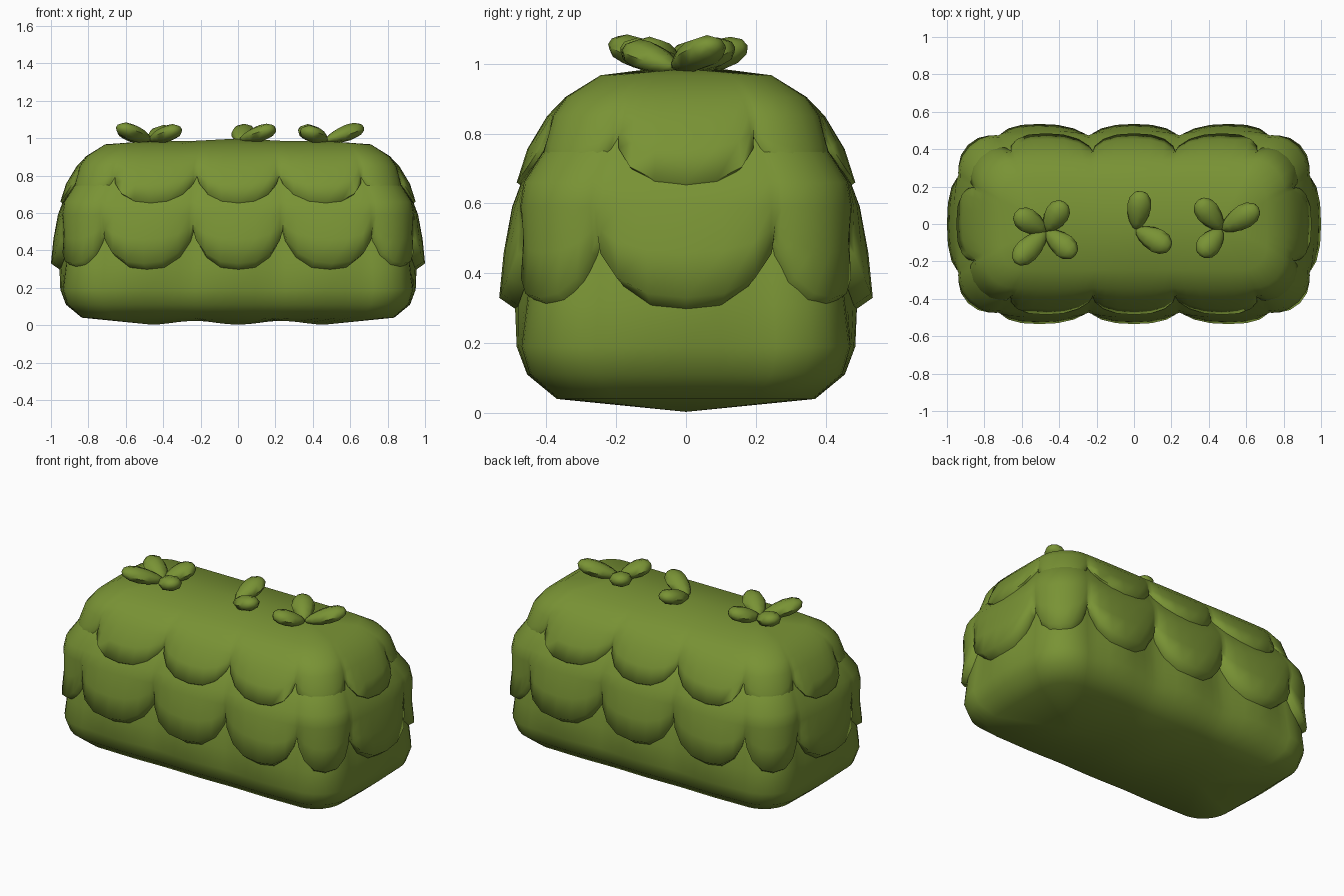
import bpy, bmesh, math
from mathutils import Vector, Matrix

if "Cube" in bpy.data.objects:
    bpy.data.objects.remove(bpy.data.objects["Cube"])

green = bpy.data.materials.new("leaf green")
green.diffuse_color = (0.19, 0.29, 0.035, 1)
green.use_nodes = True
green.node_tree.nodes["Principled BSDF"].inputs["Base Color"].default_value = green.diffuse_color

SEG = 8      # columns per leaf lobe
LONG = 0.465  # the plan is this much longer in x than in y


def lobe(t):
    """0 at the notches between lobes, 1 in the middle of a lobe"""
    return max(0.0, 1 - abs(2 * t - 1) ** 2.5) ** 0.7


def plan(side, t, h, rf):
    """Point on a rounded rectangle of half depth h; twelve lobes run counterclockwise from the front"""
    r = rf * h
    cx, cy = LONG + h - r, h - r
    half, k = divmod(side, 6)
    if k < 3:                                    # long face, three lobes
        x, y = -cx + 2 * cx * (k + t) / 3, -h
    elif k == 4:                                 # end, one lobe
        x, y = LONG + h, -cy + 2 * cy * t
    else:                                        # corner lobe
        a = math.radians((-90 if k == 3 else 0) + 90 * t)
        x = cx + r * math.cos(a)
        y = (-cy if k == 3 else cy) + r * math.sin(a)
    return (-x, -y) if half else (x, y)


def sample(profile, z):
    """Interpolate half depth and lobe bulge at height z"""
    for (z0, h0, b0), (z1, h1, b1) in zip(profile, profile[1:]):
        if z <= z1:
            f = max(0, (z - z0) / (z1 - z0))
            return h0 + f * (h1 - h0), b0 + f * (b1 - b0)
    return profile[-1][1:]


def finish(name, bm, angle):
    me = bpy.data.meshes.new(name)
    bm.to_mesh(me)
    bm.free()
    me.materials.append(green)
    ob = bpy.data.objects.new(name, me)
    bpy.context.collection.objects.link(ob)
    bpy.ops.object.select_all(action='DESELECT')
    ob.select_set(True)
    bpy.context.view_layer.objects.active = ob
    bpy.ops.object.shade_smooth_by_angle(angle=math.radians(angle))


def shell(name, profile, rf, edge=None, ridge=None):
    """Loft a lobed shell; edge = (lobe z, notch z) gives it a scalloped lower rim"""
    bm = bmesh.new()
    cols = []
    for side in range(12):
        corner = side % 6 in (3, 5)
        for j in range(SEG):
            t = (1 - math.cos(math.pi * j / SEG)) / 2
            s = lobe(t)
            swell = s if edge else math.sin(math.pi * t) ** 2
            if corner:
                swell *= 0.2                     # corner lobes stay tight to the body
            rows = []
            if edge:
                ze = edge[1] + (edge[0] - edge[1]) * s
                fixed = [p[0] for p in profile if p[0] > edge[1] + 0.01]
                h, b = sample(profile, ze)
                # underside of the rim tucks into the body
                rows.append((ze - 0.035 * s, h - b * (1 - swell) - 0.05))
                zs = [ze, (ze + fixed[0]) / 2] + fixed
            else:
                zs = [p[0] for p in profile]
            for z in zs:
                h, b = sample(profile, z)
                rows.append((z, max(0, h - b * (1 - swell))))
            col = []
            for z, h in rows:
                x, y = plan(side, t, h, rf)
                col.append(bm.verts.new((x, y, z + (ridge(x) if ridge and h == 0 else 0))))
            cols.append(col)
    for i, a in enumerate(cols):
        b = cols[(i + 1) % len(cols)]
        for k in range(len(a) - 1):
            bm.faces.new((a[k], b[k], b[k + 1], a[k + 1]))
    bmesh.ops.remove_doubles(bm, verts=bm.verts, dist=0.0005)
    finish(name, bm, 80)


# Hedge body and its two overlapping leaf tiers
shell("hedge_base", [(0.003, 0, 0), (0.04, 0.37, 0.004), (0.11, 0.455, 0.008), (0.19, 0.485, 0.014),
                     (0.31, 0.49, 0.034), (0.5, 0.47, 0.036), (0.64, 0.40, 0.03)], 0.45,
      ridge=lambda x: 0.02 * math.sin(math.pi * x / LONG) ** 2)
shell("middle_leaf_tier", [(0.33, 0.535, 0.06), (0.51, 0.517, 0.056), (0.59, 0.498, 0.024),
                           (0.66, 0.472, 0.008), (0.80, 0.375, 0), (0.86, 0.31, 0)], 0.45, (0.33, 0.51))
shell("upper_leaf_tier", [(0.66, 0.485, 0.055), (0.77, 0.45, 0.05), (0.80, 0.434, 0.045),
                          (0.85, 0.398, 0.016), (0.905, 0.345, 0.003), (0.967, 0.245, 0),
                          (0.985, 0, 0)], 0.5, (0.66, 0.80),
      ridge=lambda x: 0.013 * max(0, 1 - abs(x) / 0.24))


def sprig(name, cx, cy, tips):
    """Cluster of plump leaves rising from one point towards the given tips"""
    bm = bmesh.new()
    for tx, ty in tips:
        dx, dy = tx - cx, ty - cy
        length = math.hypot(dx, dy) * 1.03
        new = bmesh.ops.create_uvsphere(bm, u_segments=8, v_segments=7, radius=1)["verts"]
        rot = Matrix.Rotation(math.atan2(dy, dx), 4, 'Z') @ Matrix.Rotation(-math.radians(17), 4, 'Y')
        for v in new:
            # sphere poles lie along the leaf, widest beyond the middle
            u = (v.co.z + 1) / 2
            w = 0.7 + 0.5 * u
            p = Vector((u * length, v.co.x * 0.066 * w, v.co.y * 0.045 * w))
            v.co = rot @ p + Vector((cx, cy, 0.988))
    bmesh.ops.recalc_face_normals(bm, faces=bm.faces)
    finish(name, bm, 60)


# Leaf sprigs along the top
sprig("left_sprig", -0.47, -0.04, [(-0.64, 0.06), (-0.37, 0.12), (-0.64, -0.21), (-0.31, -0.17)])
sprig("middle_sprig", 0.01, -0.03, [(0.04, 0.18), (0.20, -0.13)])
sprig("right_sprig", 0.47, -0.03, [(0.34, 0.13), (0.67, 0.09), (0.35, -0.17)])
